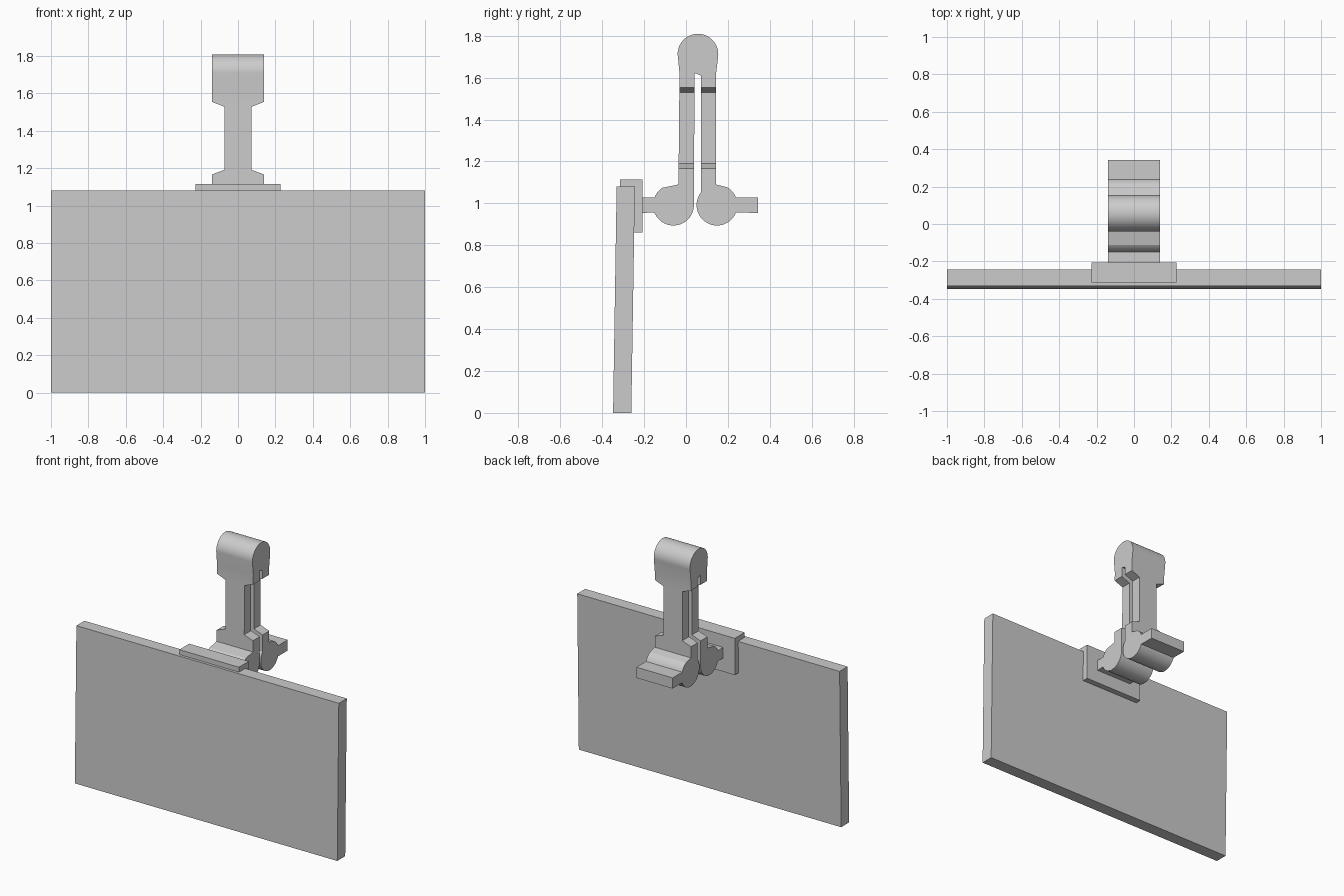
import bpy, bmesh, math

cube = bpy.data.objects.get("Cube")
if cube:
    bpy.data.objects.remove(cube, do_unlink=True)

grey = bpy.data.materials.new("light_grey")
grey.use_nodes = True
COLOUR = (0.6, 0.6, 0.6, 1.0)
grey.diffuse_color = COLOUR
grey.node_tree.nodes["Principled BSDF"].inputs["Base Color"].default_value = COLOUR


def prism(name, points, lo, hi, axis):
    """Extrude a closed outline from lo to hi along x (y,z points) or y (x,z points)."""
    bm = bmesh.new()
    place = (lambda p: (lo, p[0], p[1])) if axis == "x" else (lambda p: (p[0], lo, p[1]))
    face = bm.faces.new([bm.verts.new(place(p)) for p in points])
    moved = bmesh.ops.extrude_face_region(bm, geom=[face])
    verts = [g for g in moved["geom"] if isinstance(g, bmesh.types.BMVert)]
    step = (hi - lo, 0, 0) if axis == "x" else (0, hi - lo, 0)
    bmesh.ops.translate(bm, verts=verts, vec=step)
    bmesh.ops.recalc_face_normals(bm, faces=bm.faces)
    mesh = bpy.data.meshes.new(name)
    bm.to_mesh(mesh)
    bm.free()
    mesh.materials.append(grey)
    obj = bpy.data.objects.new(name, mesh)
    bpy.context.collection.objects.link(obj)
    return obj


def arc(cy, cz, r, start, end):
    """Points on a circle between two angles in degrees."""
    n = max(2, round(abs(end - start) / 6))
    angles = [math.radians(start + (end - start) * i / n) for i in range(n + 1)]
    return [(cy + r * math.cos(a), cz + r * math.sin(a)) for a in angles]


# Slightly leaning sign board
prism("sign_board", [(-0.348, 0), (-0.261, 0), (-0.244, 1.08), (-0.331, 1.08)], -1, 1, "x")

# L-shaped bracket hooked over the top edge of the board
prism("board_bracket", [(-0.314, 1.081), (-0.248, 1.081), (-0.248, 0.862),
                        (-0.207, 0.862), (-0.207, 1.115), (-0.314, 1.115)],
      -0.227, 0.227, "x")

# Folded clip: front jaw, slot between the arms, rear jaw, round cap
R, JAW_Z = 0.0975, 0.992
profile = [(-0.036, 1.09)]
profile += arc(-0.06, JAW_Z, R, 122, 158)
profile += [(-0.21, 1.029), (-0.21, 0.955)]
profile += arc(-0.06, JAW_Z, R, 202, 360)
profile += [(0.041, 1.622), (0.071, 1.61)]
profile += arc(0.148, JAW_Z, R, 142, 338)
profile += [(0.343, 0.955), (0.343, 1.029)]
profile += arc(0.148, JAW_Z, R, 22, 60)
profile += [(0.143, 1.09), (0.143, 1.615)]
profile += arc(0.057, 1.712, 0.097, -8, 180)
profile += [(-0.031, 1.62)]
clip = prism("hanging_clip", profile, -0.138, 0.138, "x")

# Narrow the arms with a notch on each side
for side in (-1, 1):
    notch = [(side * x, z) for x, z in
             ((0.072, 1.191), (0.138, 1.167), (0.2, 1.1445),
              (0.2, 1.5775), (0.138, 1.554), (0.072, 1.528))]
    cutter = prism("waist_cutter", notch, -0.1, 0.2, "y")
    cutter.hide_render = True
    mod = clip.modifiers.new("waist", "BOOLEAN")
    mod.operation, mod.solver, mod.object = "DIFFERENCE", "EXACT", cutter
    bpy.context.view_layer.objects.active = clip
    bpy.ops.object.modifier_apply(modifier=mod.name)
    bpy.data.objects.remove(cutter, do_unlink=True)

# Smooth the rounded jaws and cap, keep the corners crisp
bpy.ops.object.select_all(action="DESELECT")
clip.select_set(True)
bpy.context.view_layer.objects.active = clip
bpy.ops.object.shade_smooth_by_angle(angle=math.radians(12))
